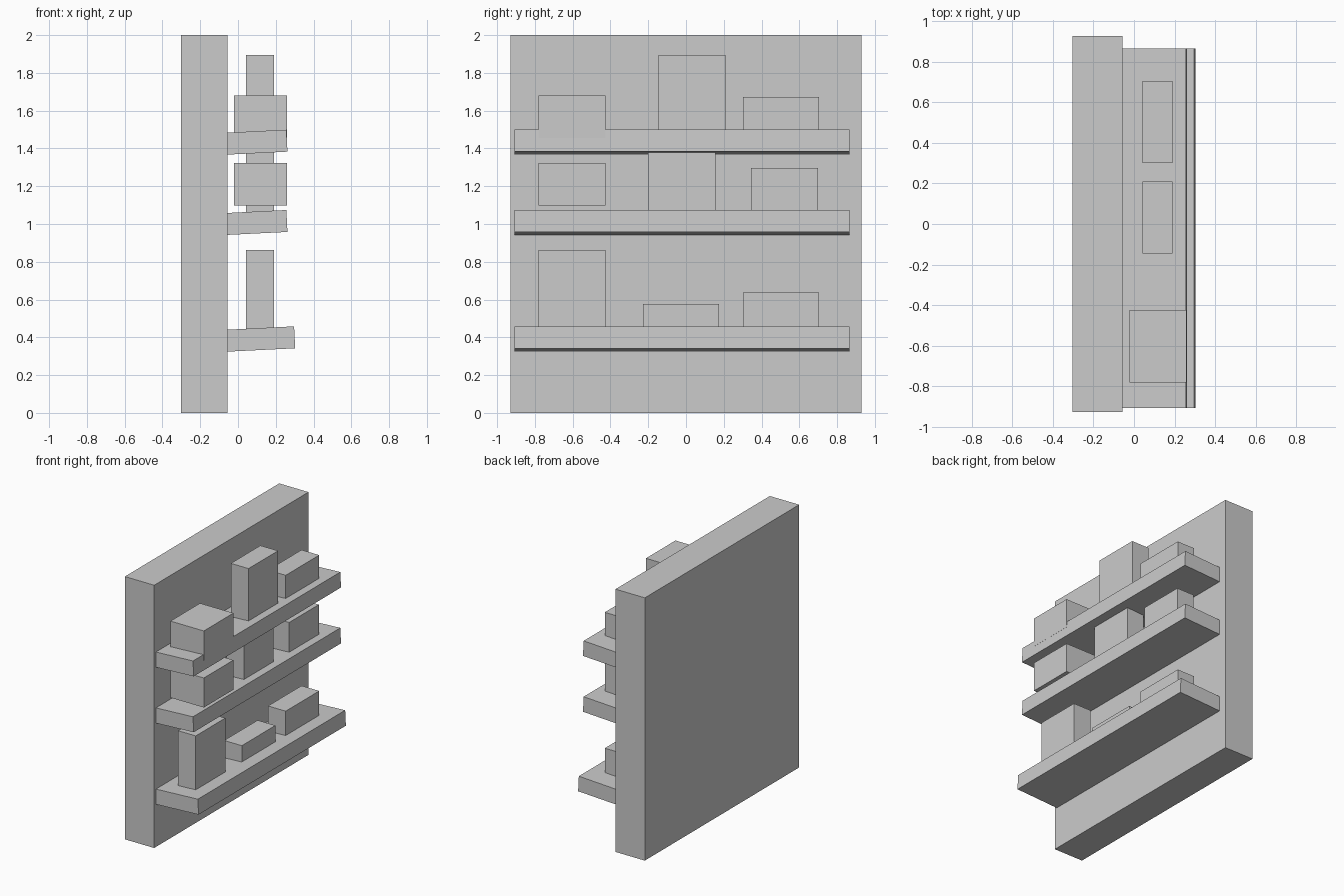
import bpy, bmesh

if "Cube" in bpy.data.objects:
    bpy.data.objects.remove(bpy.data.objects["Cube"])


def prism(name, profile, y0, y1):
    """Extrude an x-z outline from y0 to y1."""
    bm = bmesh.new()
    face = bm.faces.new([bm.verts.new((x, y0, z)) for x, z in profile])
    ext = bmesh.ops.extrude_face_region(bm, geom=[face])
    verts = [v for v in ext["geom"] if isinstance(v, bmesh.types.BMVert)]
    bmesh.ops.translate(bm, verts=verts, vec=(0, y1 - y0, 0))
    bmesh.ops.recalc_face_normals(bm, faces=bm.faces)
    mesh = bpy.data.meshes.new(name)
    bm.to_mesh(mesh)
    bm.free()
    obj = bpy.data.objects.new(name, mesh)
    bpy.context.collection.objects.link(obj)
    return obj


def box(name, x, y, z):
    return prism(name, [(x[0], z[0]), (x[1], z[0]), (x[1], z[1]), (x[0], z[1])], *y)


# Back panel
box("back_panel", (-0.303, -0.056), (-0.928, 0.928), (0, 2))

# Shelves, tilted slightly upwards and let into the panel
SLOPE, THICK, BACK = 0.05, 0.116, -0.10
for name, front, top in (("lower_shelf", 0.297, 0.458),
                         ("middle_shelf", 0.256, 1.074),
                         ("upper_shelf", 0.256, 1.499)):
    rear = top - SLOPE * (front - BACK)
    prism(name, [(BACK, rear), (front, top),
                 (front + THICK * SLOPE, top - THICK), (BACK, rear - THICK)],
          -0.907, 0.865)

# Boxes standing on the shelves
THIN, DEEP = (0.042, 0.191), (-0.022, 0.259)
for name, x, y, z in (
    ("lower_tall_box", THIN, (-0.781, -0.425), (0.41, 0.863)),
    ("lower_flat_box", THIN, (-0.227, 0.176), (0.41, 0.577)),
    ("lower_wide_box", THIN, (0.301, 0.704), (0.41, 0.638)),
    ("middle_deep_box", DEEP, (-0.781, -0.425), (1.097, 1.322)),
    ("middle_tall_box", THIN, (-0.200, 0.156), (1.02, 1.44)),
    ("middle_small_box", THIN, (0.343, 0.699), (1.02, 1.297)),
    ("upper_deep_box", DEEP, (-0.781, -0.425), (1.455, 1.68)),
    ("upper_tall_box", THIN, (-0.146, 0.209), (1.44, 1.894)),
    ("upper_wide_box", THIN, (0.301, 0.704), (1.44, 1.672)),
):
    box(name, x, y, z)
